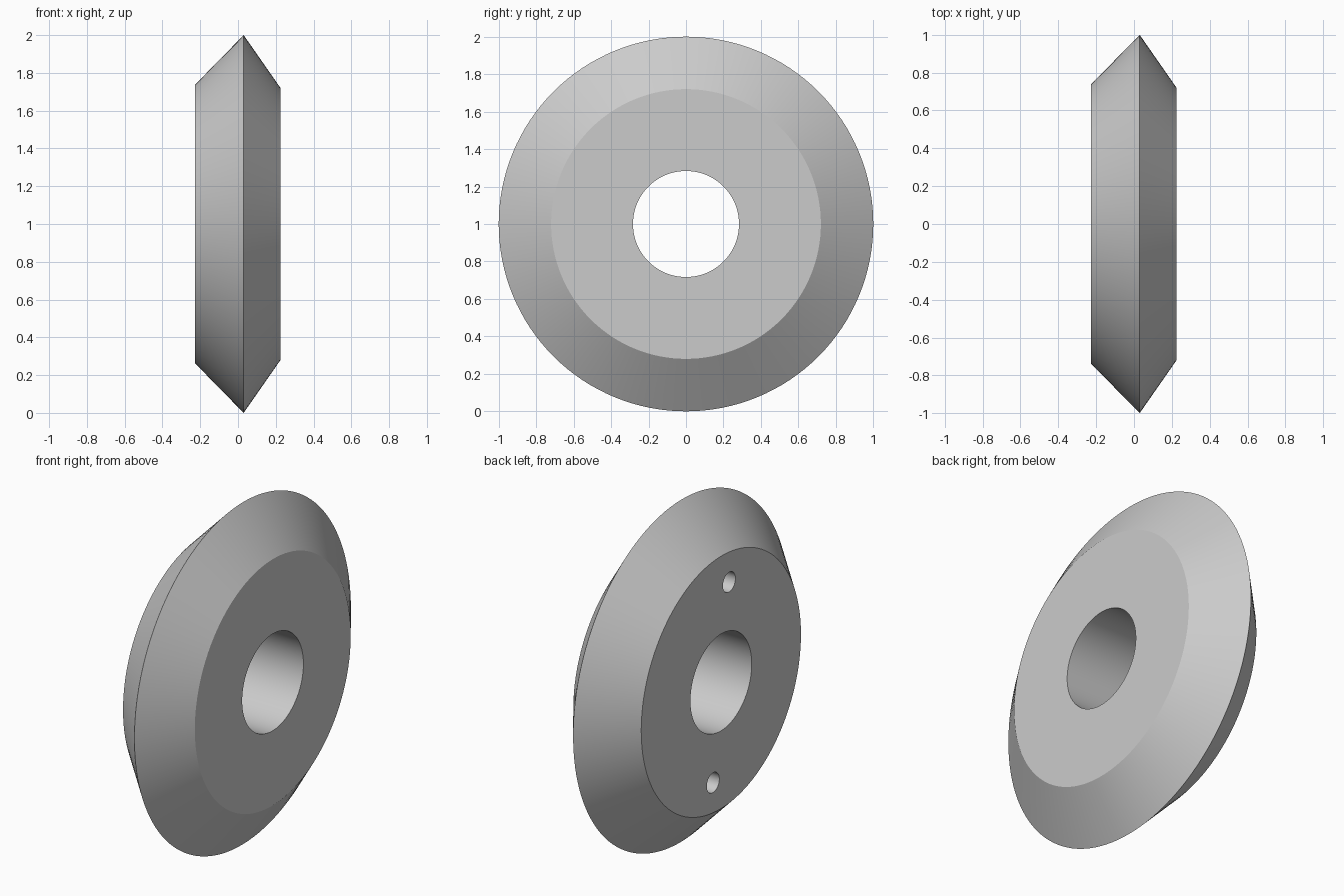
import bpy
import bmesh
from math import pi, cos, sin, radians
from mathutils import Matrix, Vector

cube = bpy.data.objects.get("Cube")
if cube:
    bpy.data.objects.remove(cube, do_unlink=True)

CENTRE = Vector((0, 0, 1))
SEGMENTS = 128

steel = bpy.data.materials.new("light_grey_steel")
steel.use_nodes = True
GREY = (0.6, 0.6, 0.6, 1)
steel.diffuse_color = GREY
steel.node_tree.nodes["Principled BSDF"].inputs["Base Color"].default_value = GREY


def add_object(name, bm):
    """Turn a bmesh into a scene object with outward normals."""
    bmesh.ops.recalc_face_normals(bm, faces=bm.faces)
    mesh = bpy.data.meshes.new(name)
    bm.to_mesh(mesh)
    bm.free()
    mesh.materials.append(steel)
    obj = bpy.data.objects.new(name, mesh)
    bpy.context.collection.objects.link(obj)
    return obj


# Bevelled wheel with a through bore: (x, radius) profile turned about the x axis
profile = [(-0.227, 0.283), (-0.227, 0.738), (0.03, 1.0), (0.225, 0.72), (0.225, 0.283)]
bm = bmesh.new()
verts = [bm.verts.new((x, 0, 1 + r)) for x, r in profile]
edges = [bm.edges.new((verts[i], verts[(i + 1) % len(verts)])) for i in range(len(verts))]
bmesh.ops.spin(bm, geom=verts + edges, cent=CENTRE, axis=(1, 0, 0),
               angle=2 * pi, steps=SEGMENTS, use_merge=True)
bmesh.ops.remove_doubles(bm, verts=bm.verts, dist=0.0001)
wheel = add_object("bevelled_wheel", bm)

# Two blind pin holes, opposite each other, in the -x face
PIN_RADIUS, PIN_DEPTH, PIN_CIRCLE, PIN_ANGLE = 0.058, 0.15, 0.563, radians(7.6)
bm = bmesh.new()
for side in (1, -1):
    offset = Vector((0, -sin(PIN_ANGLE), cos(PIN_ANGLE))) * PIN_CIRCLE * side
    place = Matrix.Translation(CENTRE + offset + Vector((-0.227, 0, 0)))
    bmesh.ops.create_cone(bm, cap_ends=True, segments=48, radius1=PIN_RADIUS,
                          radius2=PIN_RADIUS, depth=2 * PIN_DEPTH,
                          matrix=place @ Matrix.Rotation(pi / 2, 4, 'Y'))
cutter = add_object("pin_hole_cutter", bm)
cutter.hide_render = True

bpy.ops.object.select_all(action='DESELECT')
wheel.select_set(True)
bpy.context.view_layer.objects.active = wheel
cut = wheel.modifiers.new("pin_holes", 'BOOLEAN')
cut.operation = 'DIFFERENCE'
cut.solver = 'EXACT'
cut.object = cutter
bpy.ops.object.modifier_apply(modifier=cut.name)
bpy.data.objects.remove(cutter, do_unlink=True)

# Smooth round walls, crisp rims
bpy.ops.object.shade_smooth_by_angle(angle=radians(30))
